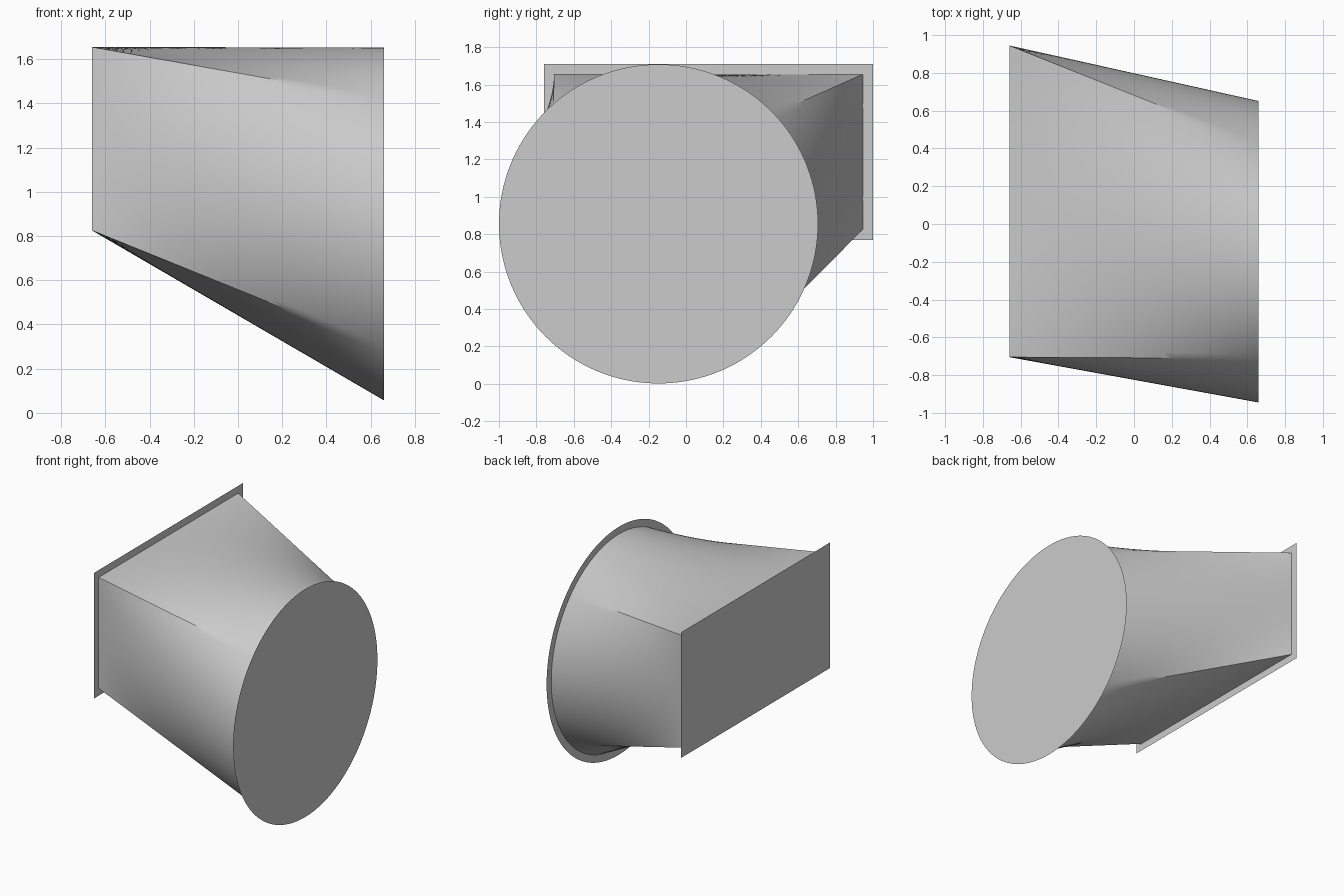
import bpy, bmesh, math
from mathutils import Vector

cube = bpy.data.objects.get("Cube")
if cube:
    bpy.data.objects.remove(cube)

grey = bpy.data.materials.new("plain grey")
grey.use_nodes = True
colour = (0.6, 0.6, 0.6, 1)
grey.diffuse_color = colour
grey.node_tree.nodes["Principled BSDF"].inputs["Base Color"].default_value = colour

X = 0.66                                  # half the duct length
ROUND_Y, ROUND_Z, R = -0.147, 0.855, 0.798
RECT_Y, RECT_Z, HALF_Y, HALF_Z = 0.12, 1.24, 0.825, 0.415
LIP = 0.055
SIDE, RINGS = 40, 32                      # steps per side and along the duct


def make_object(name, bm):
    mesh = bpy.data.meshes.new(name)
    bm.to_mesh(mesh)
    bm.free()
    mesh.materials.append(grey)
    obj = bpy.data.objects.new(name, mesh)
    bpy.context.collection.objects.link(obj)
    return obj


def circle(radius, x=X):
    # starts at a 45 degree point so that each quarter meets one duct side
    return [Vector((x, ROUND_Y + radius * math.cos(a), ROUND_Z + radius * math.sin(a)))
            for a in (math.pi / 4 + math.tau * i / (4 * SIDE) for i in range(4 * SIDE))]


def rectangle(grow, steps, x=-X):
    corners = [Vector((x, RECT_Y + sy * (HALF_Y + grow), RECT_Z + sz * (HALF_Z + grow)))
               for sy, sz in ((1, 1), (-1, 1), (-1, -1), (1, -1))]
    return [corners[c].lerp(corners[(c + 1) % 4], i / steps)
            for c in range(4) for i in range(steps)]


def flat_plate(name, points):
    bm = bmesh.new()
    bm.faces.new([bm.verts.new(p) for p in points])
    make_object(name, bm)


# Transition duct: straight rulings from the rectangle to the circle
bm = bmesh.new()
start, end = rectangle(0, SIDE), circle(R)
rings = [[bm.verts.new(a.lerp(b, k / RINGS)) for a, b in zip(start, end)]
         for k in range(RINGS + 1)]
for lower, upper in zip(rings, rings[1:]):
    for i in range(len(lower)):
        j = (i + 1) % len(lower)
        bm.faces.new((lower[i], lower[j], upper[j], upper[i]))
bmesh.ops.recalc_face_normals(bm, faces=bm.faces)
duct = make_object("transition_duct", bm)

bpy.ops.object.select_all(action='DESELECT')
duct.select_set(True)
bpy.context.view_layer.objects.active = duct
bpy.ops.object.shade_smooth_by_angle(angle=math.radians(30))

# Thin end flanges, facing outward
flat_plate("round_flange", circle(R + LIP))
flat_plate("rectangular_flange", rectangle(LIP, 1)[::-1])
